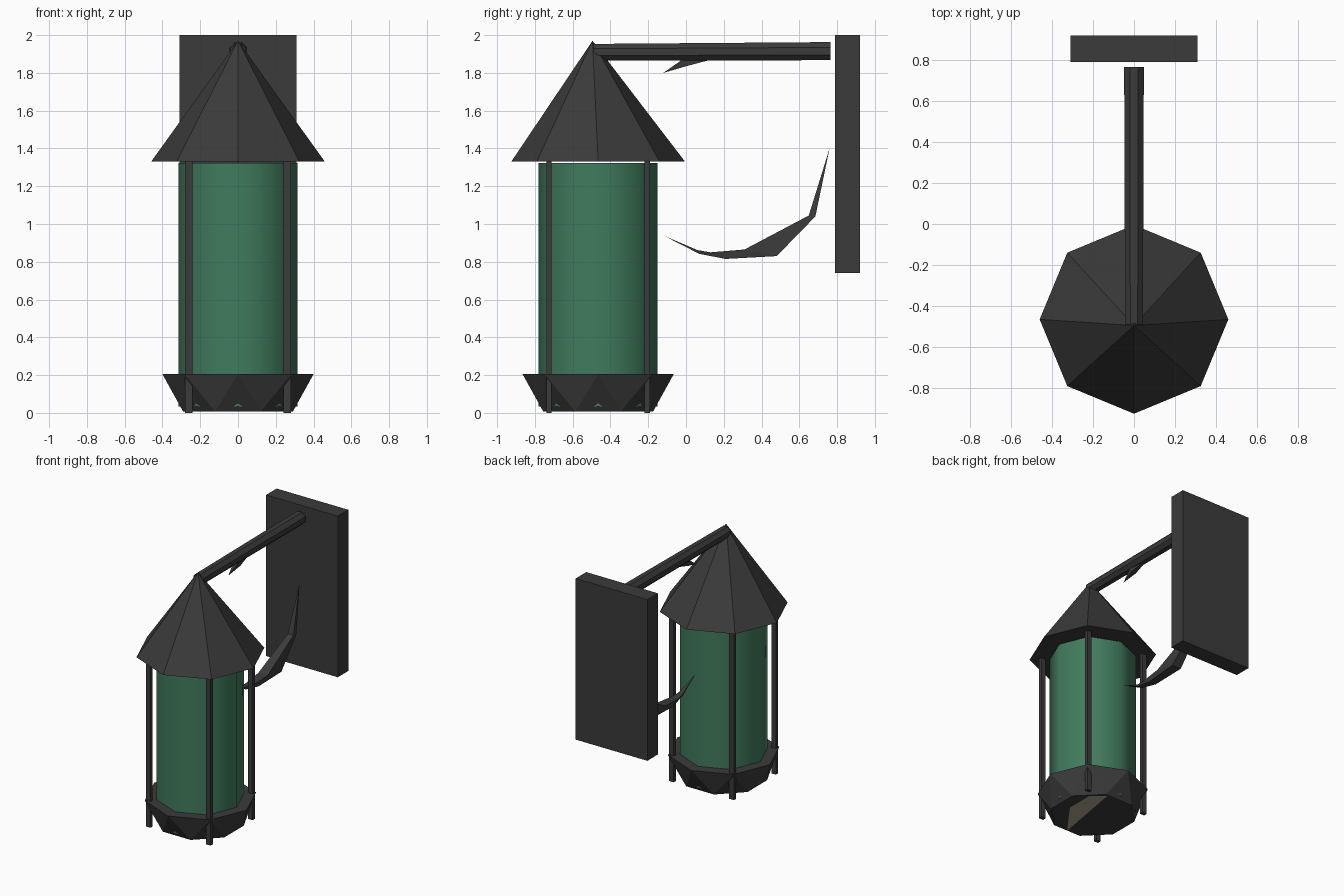
import bpy, bmesh, math
from mathutils import Vector

if "Cube" in bpy.data.objects:
    bpy.data.objects.remove(bpy.data.objects["Cube"])

CY = -0.465  # lantern axis


def mat(name, col):
    m = bpy.data.materials.new(name)
    m.diffuse_color = (*col, 1)
    m.use_nodes = True
    m.node_tree.nodes["Principled BSDF"].inputs["Base Color"].default_value = m.diffuse_color
    return m


iron = mat("black iron", (0.043, 0.043, 0.043))
green = mat("green glass", (0.052, 0.2, 0.11))
cream = mat("cream lining", (0.45, 0.38, 0.28))


def make(name, verts, faces, m):
    me = bpy.data.meshes.new(name)
    me.from_pydata(verts, [], faces)
    bm = bmesh.new()
    bm.from_mesh(me)
    bmesh.ops.recalc_face_normals(bm, faces=bm.faces)
    bm.to_mesh(me)
    bm.free()
    me.materials.append(m)
    ob = bpy.data.objects.new(name, me)
    bpy.context.collection.objects.link(ob)
    return ob


def ring(r, z, turn=0.0, n=8):
    return [Vector((r * math.cos(2 * math.pi * (i + turn) / n),
                    CY + r * math.sin(2 * math.pi * (i + turn) / n), z)) for i in range(n)]


def loft(name, a, b, m):
    n = len(a)
    faces = [(i, (i + 1) % n, n + (i + 1) % n, n + i) for i in range(n)]
    return make(name, a + b, faces + [tuple(range(n)), tuple(range(n, 2 * n))], m)


def box(name, lo, hi, m):
    q = [(lo[0], lo[1]), (hi[0], lo[1]), (hi[0], hi[1]), (lo[0], hi[1])]
    return loft(name, [Vector((*p, lo[2])) for p in q], [Vector((*p, hi[2])) for p in q], m)


# Wall plate
box("wall_plate", (-0.31, 0.79, 0.74), (0.31, 0.92, 2.0), iron)

# Octagonal arm from the wall to the roof tip
def arm_ring(y, z, r):
    return [Vector((r * math.cos(math.pi / 8 + i * math.pi / 4), y,
                    z + r * math.sin(math.pi / 8 + i * math.pi / 4))) for i in range(8)]
loft("arm", arm_ring(-0.49, 1.91, 0.047), arm_ring(0.765, 1.915, 0.052), iron)

# Pointed roof
make("roof", ring(0.46, 1.33) + [Vector((0, -0.495, 1.97))],
     [(i, (i + 1) % 8, 8) for i in range(8)] + [tuple(range(8))], iron)

# Glass body, softly shaded
glass = loft("glass", ring(0.315, 0.035), ring(0.315, 1.322), green)
for p in glass.data.polygons:
    p.use_smooth = len(p.vertices) == 4

# Faceted basin: octagon below turned half a step against the one above
faces = []
for i in range(8):
    j = (i + 1) % 8
    faces += [(i, j, 8 + i), (8 + i, j, 8 + j)]
make("basin", ring(0.4, 0.205) + ring(0.315, 0.008, 0.5),
     faces + [tuple(range(8)), tuple(range(8, 16))], iron)

# Pale lining showing on the underside
make("basin_lining", [(x, CY + y, 0.005) for x, y in
     ((0.0, -0.29), (0.2, -0.02), (0.2, 0.2), (0.1, 0.28))], [(0, 1, 2, 3)], cream)

# Four upright bars
for sx in (-1, 1):
    for sy in (-1, 1):
        x, y = sx * 0.26, CY + sy * 0.26
        box("upright_bar", (x - 0.02, y - 0.014, 0), (x + 0.02, y + 0.014, 1.335), iron)

# Tapered blades: stations of (y, z upper, y, z lower, half width)
def blade(name, start, stations, end):
    v, f = [Vector((0, *start))], []
    for yu, zu, yl, zl, w in stations:
        v += [Vector((-w, yu, zu)), Vector((w, yu, zu)), Vector((w, yl, zl)), Vector((-w, yl, zl))]
    v.append(Vector((0, *end)))
    last, n = len(v) - 1, len(stations)
    for k in range(4):
        l = (k + 1) % 4
        f.append((0, 1 + k, 1 + l))
        for s in range(n - 1):
            a, b = 1 + 4 * s, 5 + 4 * s
            f.append((a + k, a + l, b + l, b + k))
        f.append((1 + 4 * (n - 1) + k, last, 1 + 4 * (n - 1) + l))
    make(name, v, f, iron)

blade("scroll_bracket", (0.76, 1.4),
      [(0.65, 1.045, 0.685, 1.04, 0.025), (0.31, 0.865, 0.48, 0.83, 0.04),
       (0.13, 0.85, 0.21, 0.815, 0.03), (0.06, 0.862, 0.07, 0.842, 0.018)], (-0.115, 0.937))
blade("leaf_tip", (-0.12, 1.80), [(-0.02, 1.87, 0.0, 1.835, 0.02)], (0.17, 1.88))
